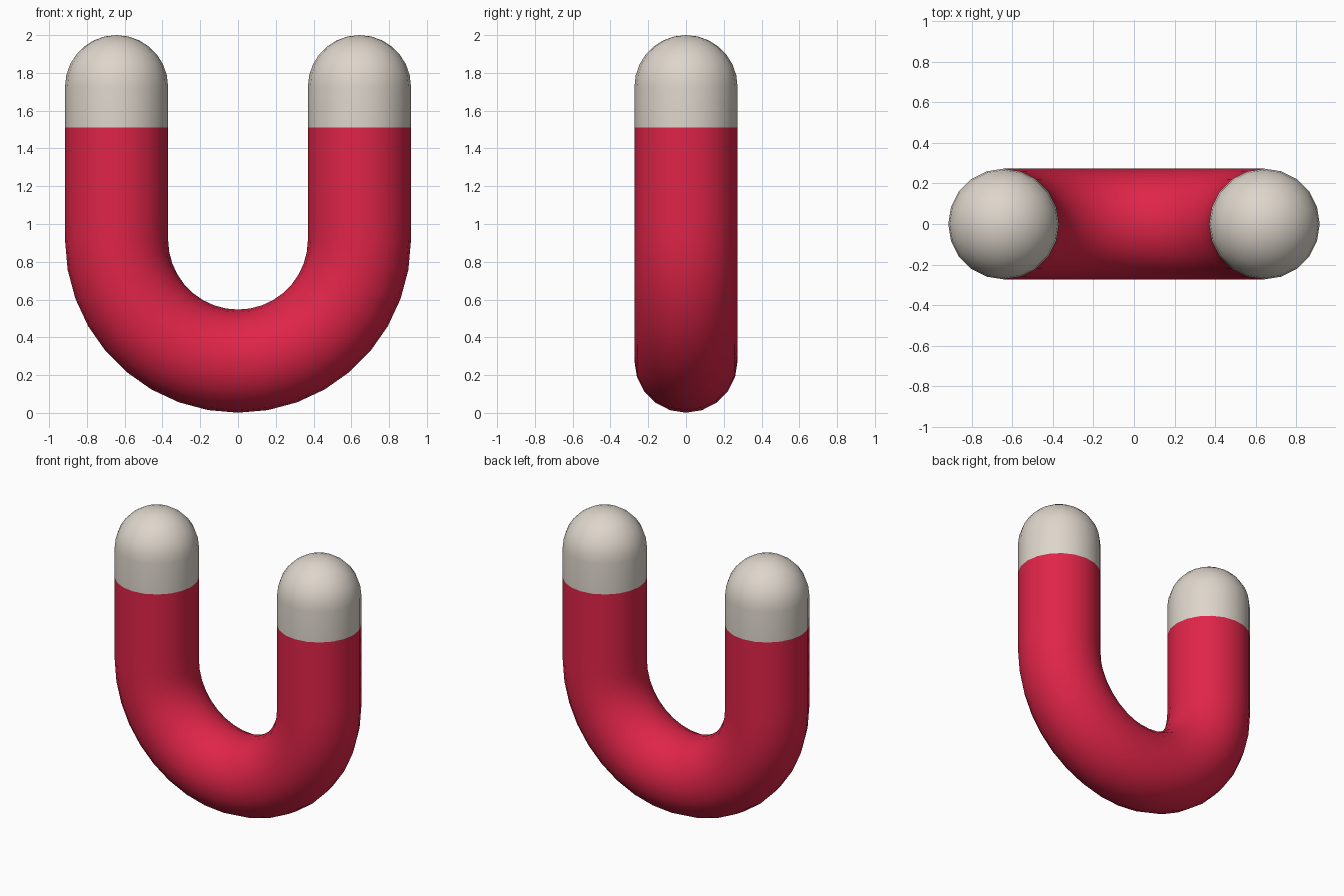
import bpy
import bmesh
from math import sin, cos, pi
from mathutils import Vector

if "Cube" in bpy.data.objects:
    bpy.data.objects.remove(bpy.data.objects["Cube"], do_unlink=True)

SIDES = 20
TUBE = 0.273            # tube radius
BEND = 0.643            # radius of the bend's centre line
BEND_Z = 0.917          # height where the legs meet the bend
SEAM_Z = 1.51           # colour border on the legs
DOME_Z = 2.0 - TUBE     # centre of the rounded tips


def material(name, rgb):
    mat = bpy.data.materials.new(name)
    mat.use_nodes = True
    color = (*rgb, 1.0)
    mat.diffuse_color = color
    bsdf = mat.node_tree.nodes["Principled BSDF"]
    bsdf.inputs["Base Color"].default_value = color
    bsdf.inputs["Roughness"].default_value = 0.6
    return mat


def sweep(name, stations, mat, pole=None):
    """Skin rings given as (centre, outward direction, radius)."""
    bm = bmesh.new()
    rings = []
    for centre, out, radius in stations:
        ring = []
        for i in range(SIDES):
            a = 2 * pi * i / SIDES
            offset = out * cos(a) + Vector((0, sin(a), 0))
            ring.append(bm.verts.new(centre + offset * radius))
        rings.append(ring)
    for low, high in zip(rings, rings[1:]):
        for i in range(SIDES):
            j = (i + 1) % SIDES
            bm.faces.new((low[i], low[j], high[j], high[i]))
    if pole:
        top = bm.verts.new(pole)
        for i in range(SIDES):
            bm.faces.new((rings[-1][i], rings[-1][(i + 1) % SIDES], top))
    bmesh.ops.recalc_face_normals(bm, faces=bm.faces)
    mesh = bpy.data.meshes.new(name)
    bm.to_mesh(mesh)
    bm.free()
    mesh.materials.append(mat)
    mesh.shade_smooth()
    obj = bpy.data.objects.new(name, mesh)
    bpy.context.collection.objects.link(obj)
    return obj


red = material("crimson red", (0.74, 0.018, 0.065))
cream = material("warm cream", (0.73, 0.67, 0.60))
RIGHT = Vector((1, 0, 0))

# U-shaped body: left leg, half-circle bend, right leg
LEG_STEPS, BEND_STEPS = 5, 18
leg = [BEND_Z + (SEAM_Z - BEND_Z) * k / LEG_STEPS for k in range(1, LEG_STEPS + 1)]
path = [(Vector((BEND, 0, z)), RIGHT, TUBE) for z in reversed(leg)]
for k in range(BEND_STEPS + 1):
    a = pi * k / BEND_STEPS
    out = Vector((cos(a), 0, -sin(a)))
    path.append((Vector((0, 0, BEND_Z)) + out * BEND, out, TUBE))
path += [(Vector((-BEND, 0, z)), -RIGHT, TUBE) for z in leg]
sweep("curved_body", path, red)

# Rounded tips: a short straight sleeve ending in a dome
DOME_STEPS = 7
for name, side in (("left_tip", 1), ("right_tip", -1)):
    x = side * BEND
    rings = [(Vector((x, 0, SEAM_Z)), RIGHT * side, TUBE)]
    for k in range(DOME_STEPS):
        a = pi / 2 * k / DOME_STEPS
        centre = Vector((x, 0, DOME_Z + TUBE * sin(a)))
        rings.append((centre, RIGHT * side, TUBE * cos(a)))
    sweep(name, rings, cream, pole=Vector((x, 0, 2.0)))
